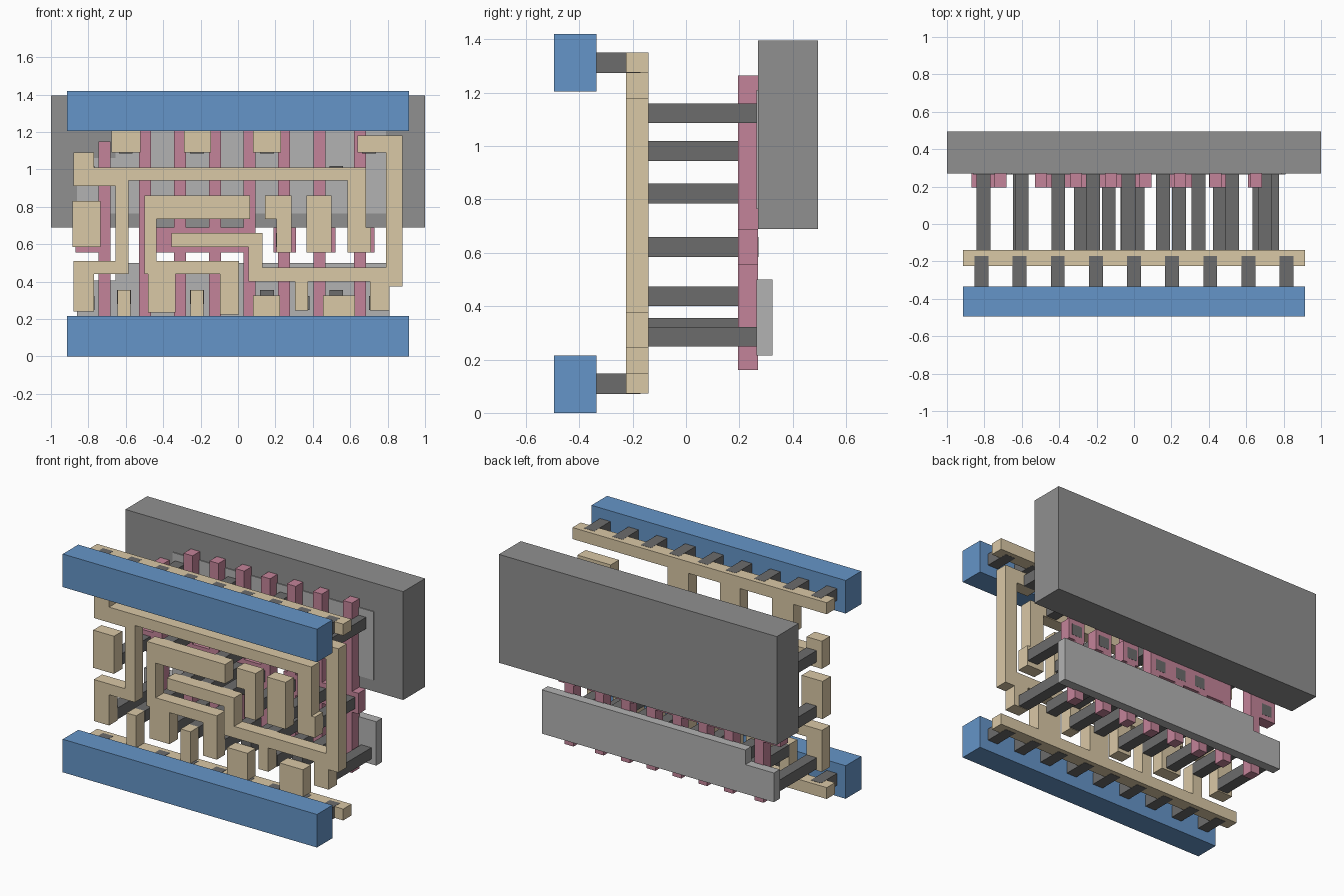
import bpy, bmesh


def material(name, rgb):
    m = bpy.data.materials.new(name)
    m.diffuse_color = (*rgb, 1)
    return m


BLUE = material("blue_metal", (0.13, 0.30, 0.58))
TAN = material("tan_metal", (0.70, 0.58, 0.38))
PINK = material("pink_gate", (0.55, 0.23, 0.32))
DARK = material("dark_contact", (0.15, 0.15, 0.15))
WELL = material("well_grey", (0.28, 0.28, 0.28))
PALE = material("pale_grey", (0.45, 0.45, 0.45))


def plate(name, pts, y0, y1, mat):
    """Extrude a front-view (x, z) outline from y0 to y1."""
    bm = bmesh.new()
    face = bm.faces.new([bm.verts.new((x, y0, z)) for x, z in pts])
    ext = bmesh.ops.extrude_face_region(bm, geom=[face])
    moved = [v for v in ext["geom"] if isinstance(v, bmesh.types.BMVert)]
    bmesh.ops.translate(bm, verts=moved, vec=(0, y1 - y0, 0))
    bmesh.ops.recalc_face_normals(bm, faces=bm.faces[:])
    me = bpy.data.meshes.new(name)
    bm.to_mesh(me)
    bm.free()
    me.materials.append(mat)
    ob = bpy.data.objects.new(name, me)
    bpy.context.collection.objects.link(ob)
    return ob


def bar(name, x0, x1, z0, z1, y0, y1, mat):
    return plate(name, [(x0, z0), (x1, z0), (x1, z1), (x0, z1)], y0, y1, mat)


def comb(z_out, z_in, teeth):
    """Rail outline with teeth (x0, x1, tip z) on its inner edge."""
    pts = [(0.915, z_out), (-0.915, z_out), (-0.915, z_in)]
    for x0, x1, z in teeth:
        pts += [(x0, z_in), (x0, z), (x1, z), (x1, z_in)]
    return pts + [(0.915, z_in)]


def wire(name, pts):
    plate(name, pts, -0.225, -0.14, TAN)


# Blue power rails and the short plugs behind them
for label, z0, z1, pz in (("lower", 0, 0.215, 0.11), ("upper", 1.205, 1.42, 1.3125)):
    bar(label + "_power_rail", -0.915, 0.915, z0, z1, -0.495, -0.335, BLUE)
    for i in range(9):
        x = -0.816 + i * 0.204
        bar(f"{label}_rail_plug", x - 0.037, x + 0.037, pz - 0.0385, pz + 0.0385,
            -0.335, -0.17, DARK)

# Tan supply combs
wire("upper_comb", comb(1.35, 1.275, [(-0.675, -0.52, 1.09), (-0.29, -0.145, 1.09),
                                      (0.08, 0.23, 1.09)]))
wire("lower_comb", comb(0.073, 0.147, [(-0.645, -0.575, 0.355), (-0.255, -0.185, 0.355),
                                       (0.08, 0.225, 0.325), (0.455, 0.625, 0.325)]))

# Long wire wrapping the left side and top
wire("left_wire", [
    (-0.88, 0.24), (-0.77, 0.24), (-0.77, 0.44), (-0.585, 0.44), (-0.585, 0.94),
    (0.585, 0.94), (0.585, 0.555), (0.71, 0.555), (0.71, 0.69), (0.685, 0.69),
    (0.685, 1.01), (-0.77, 1.01), (-0.77, 1.09), (-0.88, 1.09), (-0.88, 0.91),
    (-0.655, 0.91), (-0.655, 0.51), (-0.88, 0.51)])

# C-shaped middle wire
wire("middle_wire", [
    (-0.48, 0.235), (-0.335, 0.235), (-0.335, 0.44), (-0.095, 0.44), (-0.095, 0.225),
    (0.005, 0.225), (0.005, 0.51), (-0.435, 0.51), (-0.435, 0.735), (0.065, 0.735),
    (0.065, 0.86), (-0.5, 0.86), (-0.5, 0.44), (-0.48, 0.44)])

# Stepped wire wrapping the right side
wire("right_wire", [
    (-0.355, 0.585), (0.055, 0.585), (0.055, 0.4), (0.305, 0.4), (0.305, 0.245),
    (0.375, 0.245), (0.375, 0.4), (0.705, 0.4), (0.705, 0.245), (0.81, 0.245),
    (0.81, 0.375), (0.88, 0.375), (0.88, 1.18), (0.64, 1.18), (0.64, 1.09),
    (0.79, 1.09), (0.79, 0.475), (0.13, 0.475), (0.13, 0.66), (-0.355, 0.66)])

# Isolated input pads
wire("left_pad", [(-0.885, 0.585), (-0.735, 0.585), (-0.735, 0.83), (-0.885, 0.83)])
wire("hooked_pad", [(0.205, 0.555), (0.285, 0.555), (0.285, 0.86), (0.145, 0.86),
                    (0.145, 0.735), (0.205, 0.735)])
wire("tall_pad", [(0.365, 0.555), (0.5, 0.555), (0.5, 0.86), (0.365, 0.86)])


# Pink gate strips, each widened where its contact lands
def gate(name, x, top, px0, px1):
    a, b, lo, hi = x - 0.032, x + 0.032, 0.555, 0.69
    pts = [(a, 0.16), (b, 0.16)]
    if px1 > b:
        pts += [(b, lo), (px1, lo), (px1, hi), (b, hi)]
    pts += [(b, top), (a, top)]
    if px0 < a:
        pts += [(a, hi), (px0, hi), (px0, lo), (a, lo)]
    plate(name, pts, 0.195, 0.27, PINK)


gate("left_gate", -0.715, 1.15, -0.87, -0.683)
for x, px0, px1 in ((0.247, 0.19, 0.31), (0.435, 0.4, 0.52), (0.652, 0.61, 0.73)):
    gate("right_gate", x, 1.265, px0, px1)

# Four middle strips joined by one bridge
mid = [-0.496, -0.31, -0.124, 0.062]
pts = []
for i, x in enumerate(mid):
    pts += [(x - 0.032, 0.555 if i else 0.16)] + ([(x - 0.032, 0.16)] if i else [])
    pts += [(x + 0.032, 0.16)] + ([(x + 0.032, 0.555)] if i < 3 else [])
for i, x in reversed(list(enumerate(mid))):
    pts += ([(x + 0.032, 0.69)] if i < 3 else []) + [(x + 0.032, 1.265), (x - 0.032, 1.265)]
    pts += [(x - 0.032, 0.69)] if i else []
plate("middle_gates", pts, 0.195, 0.27, PINK)

# Long dark contacts, grouped by height
contacts = {
    0.622: (-0.805, -0.283, -0.135, 0.02, 0.24, 0.46, 0.67),
    1.123: (-0.6, -0.22, 0.155, 0.7),
    0.982: (-0.805, 0.525),
    0.822: (-0.405, -0.03),
    0.437: (0.345,),
    0.285: (-0.805, -0.405, -0.035, 0.345, 0.738),
    0.318: (-0.61, -0.22, 0.155, 0.525),
}
for z, xs in contacts.items():
    for x in xs:
        bar("contact", x - 0.037, x + 0.037, z - 0.037, z + 0.037, -0.14, 0.271, DARK)

# Back plates: large well, inset upper strip, free lower strip
bar("well", -1, 1, 0.69, 1.395, 0.27, 0.495, WELL)
plate("upper_strip", [(-0.86, 0.765), (0.79, 0.765), (0.79, 1.21), (-0.655, 1.21),
                      (-0.655, 1.06), (-0.86, 1.06)], 0.264, 0.325, PALE)
plate("lower_strip", [(-0.86, 0.215), (0.81, 0.215), (0.81, 0.5), (-0.655, 0.5),
                      (-0.655, 0.405), (-0.86, 0.405)], 0.264, 0.325, PALE)
